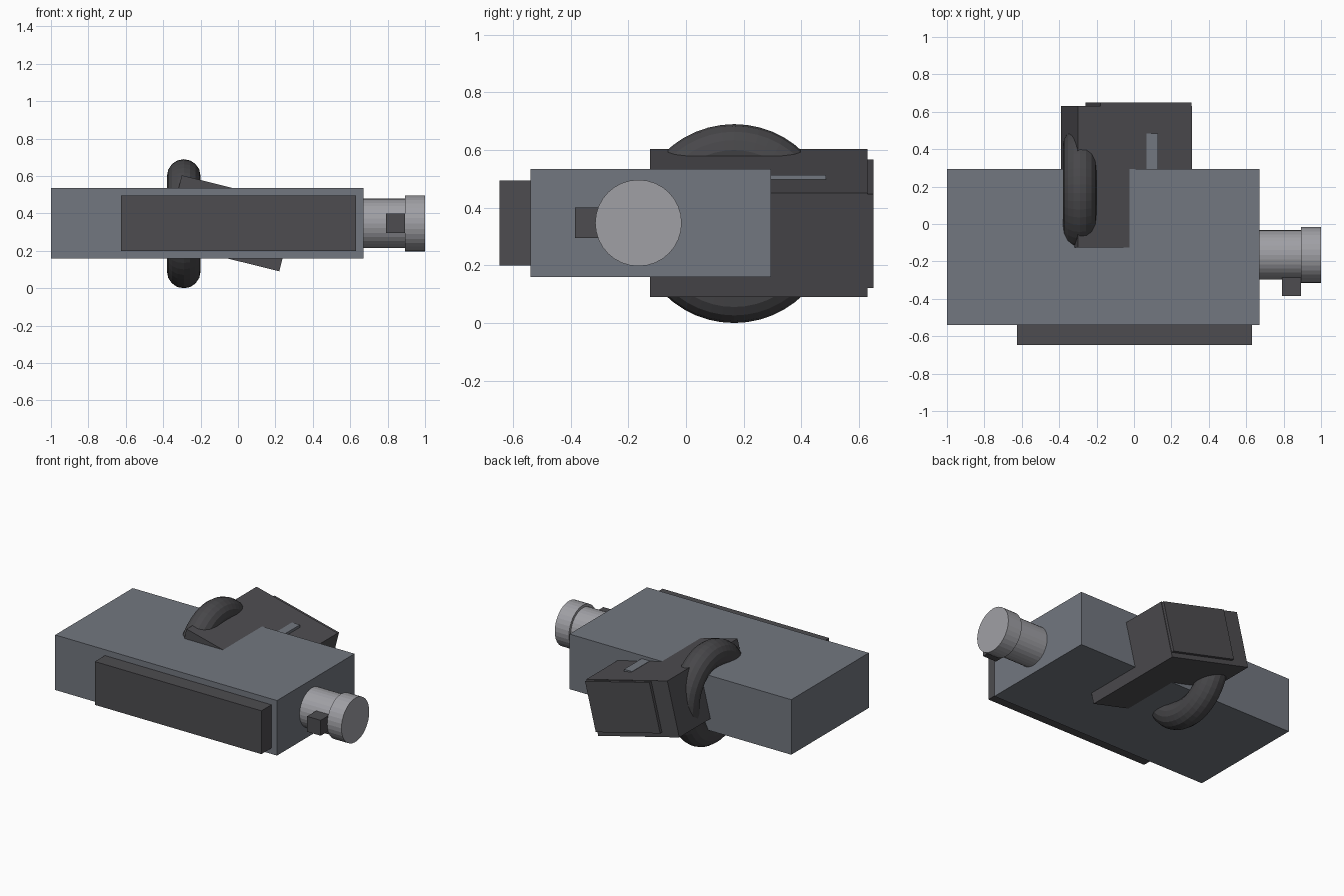
import bpy, math

if "Cube" in bpy.data.objects:
    bpy.data.objects.remove(bpy.data.objects["Cube"])

TILT = math.radians(14)


def material(name, rgb):
    m = bpy.data.materials.new(name)
    m.diffuse_color = (*rgb, 1)
    m.use_nodes = True
    m.node_tree.nodes["Principled BSDF"].inputs["Base Color"].default_value = m.diffuse_color
    return m


GREY = material("steel grey", (0.17, 0.185, 0.215))
DARK = material("charcoal", (0.075, 0.073, 0.08))
BLACK = material("dark rubber", (0.064, 0.063, 0.068))
LIGHT = material("light metal", (0.35, 0.35, 0.375))


def finish(name, mat):
    ob = bpy.context.object
    ob.name = name
    ob.data.materials.append(mat)
    return ob


def box(name, centre, size, mat, tilt=0):
    bpy.ops.mesh.primitive_cube_add(size=1, location=centre, rotation=(0, tilt, 0))
    ob = finish(name, mat)
    ob.scale = size
    return ob


def span(name, x, y, z, mat):
    lo_hi = (x, y, z)
    return box(name, [(a + b) / 2 for a, b in lo_hi], [b - a for a, b in lo_hi], mat)


def rod(name, x0, x1, radius, mat):
    bpy.ops.mesh.primitive_cylinder_add(
        vertices=32, radius=radius, depth=x1 - x0,
        location=((x0 + x1) / 2, -0.165, 0.347), rotation=(0, math.pi / 2, 0))
    return finish(name, mat)


# main housing and front cover plate
span("housing", (-1.0, 0.672), (-0.54, 0.295), (0.16, 0.535), GREY)
span("front_plate", (-0.625, 0.63), (-0.648, -0.53), (0.2, 0.495), DARK)

# barrel, its end cap and the small sight block
rod("barrel", 0.66, 0.895, 0.132, LIGHT)
rod("barrel_cap", 0.893, 1.0, 0.15, LIGHT)
span("sight", (0.79, 0.893), (-0.385, -0.27), (0.295, 0.4), DARK)

# tilted grip with its base plate
box("grip", (-0.04, 0.2525, 0.347), (0.63, 0.755, 0.372), DARK, TILT)
box("grip_base", (0.023, 0.635, 0.345), (0.5, 0.03, 0.335), DARK, TILT)

# narrow slide bar on top of the grip
span("slide_bar", (0.067, 0.127), (0.2, 0.485), (0.485, 0.514), GREY)

# ring guard around the grip
bpy.ops.mesh.primitive_torus_add(
    major_radius=0.255, minor_radius=0.09, major_segments=48, minor_segments=16,
    location=(-0.29, 0.167, 0.345), rotation=(0, math.pi / 2, 0))
finish("ring_guard", BLACK)
